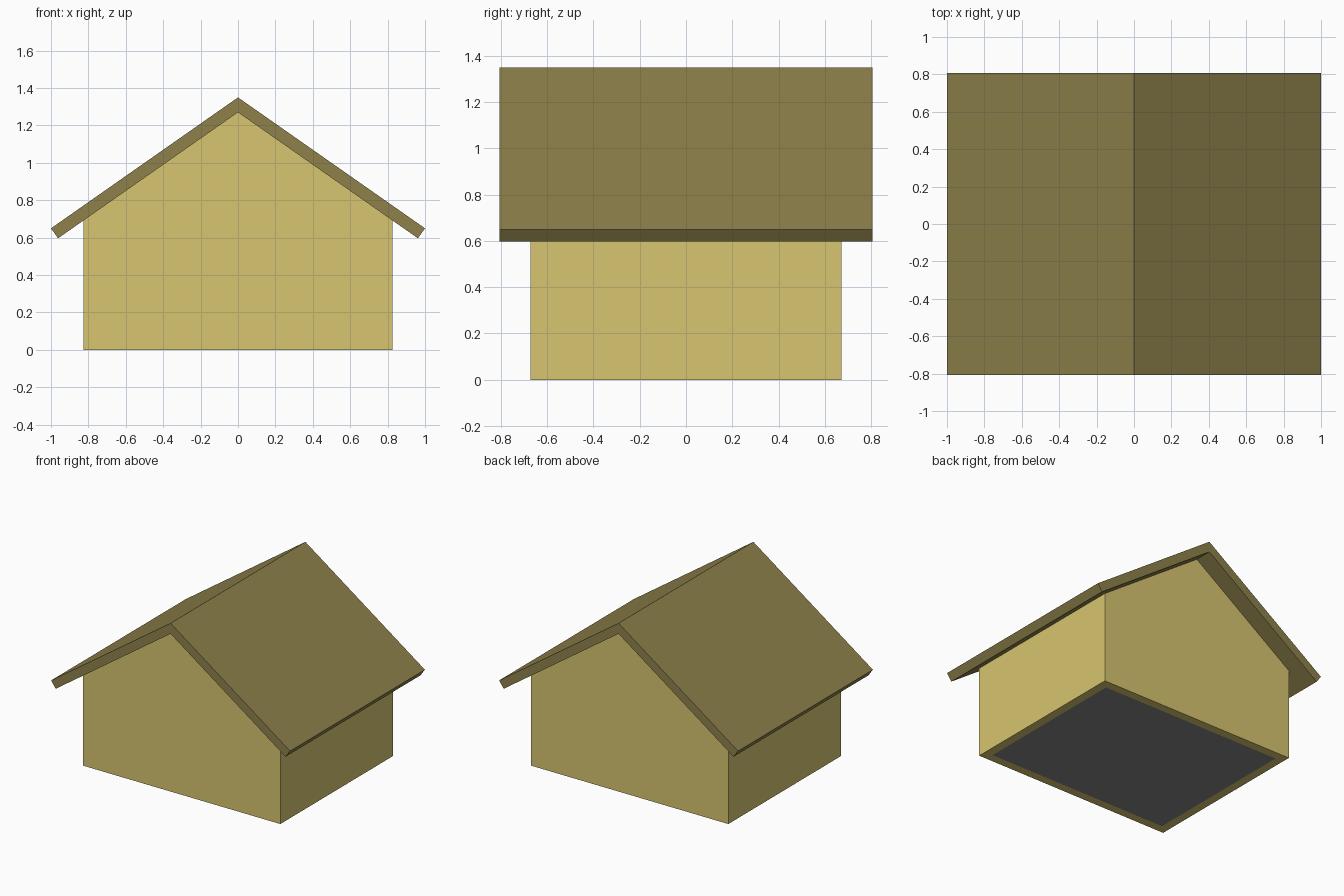
import bpy, bmesh

if "Cube" in bpy.data.objects:
    bpy.data.objects.remove(bpy.data.objects["Cube"])


def material(name, rgb):
    m = bpy.data.materials.new(name)
    m.diffuse_color = (*rgb, 1)
    m.use_nodes = True
    m.node_tree.nodes["Principled BSDF"].inputs["Base Color"].default_value = m.diffuse_color
    return m


def prism(name, profile, half_depth, mat, skip_first=False):
    """Extrude an x-z profile along y; skip_first leaves its first edge open."""
    bm = bmesh.new()
    front = [bm.verts.new((x, -half_depth, z)) for x, z in profile]
    back = [bm.verts.new((x, half_depth, z)) for x, z in profile]
    bm.faces.new(front)
    bm.faces.new(back[::-1])
    n = len(profile)
    for i in range(1 if skip_first else 0, n):
        j = (i + 1) % n
        bm.faces.new((front[j], front[i], back[i], back[j]))
    me = bpy.data.meshes.new(name)
    bm.to_mesh(me)
    bm.free()
    me.materials.append(mat)
    ob = bpy.data.objects.new(name, me)
    bpy.context.collection.objects.link(ob)
    return ob


wall_mat = material("wall_yellow", (0.68, 0.56, 0.16))
roof_mat = material("roof_olive", (0.27, 0.22, 0.07))
floor_mat = material("floor_dark", (0.24, 0.24, 0.24))

W, D, T = 0.825, 0.672, 0.065   # wall half width, half depth, thickness
PITCH = 0.70                    # roof drop per unit of x

# Gabled walls: open-bottomed shell thickened inwards
eave = 1.27 - PITCH * W
walls = prism("walls", [(-W, 0), (W, 0), (W, eave), (0, 1.27), (-W, eave)],
              D, wall_mat, skip_first=True)
shell = walls.modifiers.new("thickness", 'SOLIDIFY')
shell.thickness = T
shell.offset = -1
shell.use_even_offset = True

# Floor fitted between the walls
w = W - T
prism("floor", [(-w, 0), (w, 0), (w, 0.04), (-w, 0.04)], D - T, floor_mat)

# Folded roof slab with overhanging, square-cut eaves
tip = 0.962
under = 1.27 - PITCH * tip
prism("roof", [(-1, 0.65), (-tip, under), (0, 1.27), (tip, under), (1, 0.65), (0, 1.35)],
      0.806, roof_mat)
